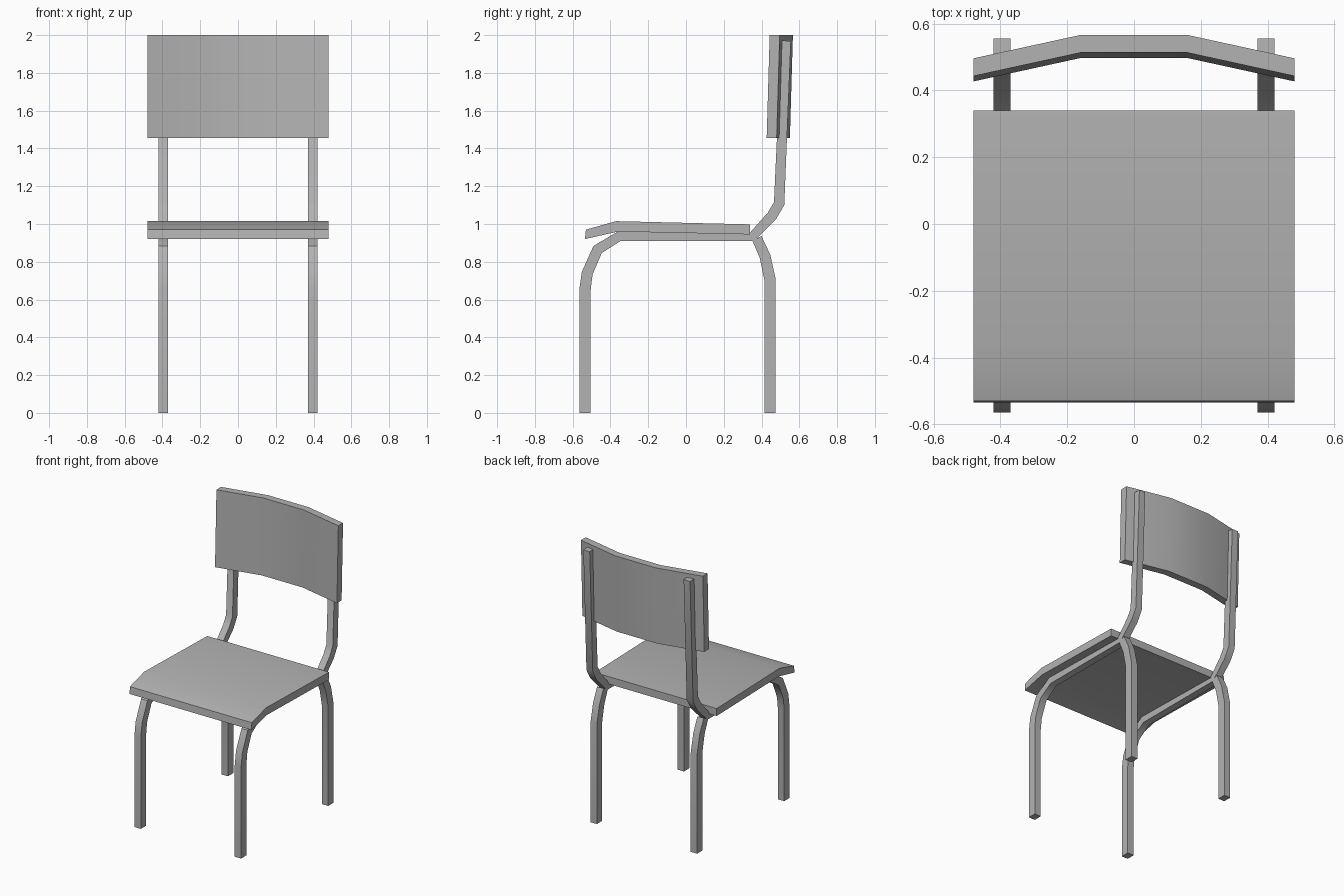
import bpy
import bmesh
import math
from mathutils import Vector

cube = bpy.data.objects.get("Cube")
if cube:
    bpy.data.objects.remove(cube, do_unlink=True)

grey = bpy.data.materials.new("plain_grey")
grey.use_nodes = True
colour = (0.45, 0.45, 0.45, 1)
grey.diffuse_color = colour
grey.node_tree.nodes["Principled BSDF"].inputs["Base Color"].default_value = colour


def strip_outline(path):
    """Mitred offsets either side of a centreline of (u, v, thickness)."""
    pts = [Vector(p[:2]) for p in path]
    left, right = [], []
    for i, p in enumerate(pts):
        before = (p - pts[i - 1]).normalized() if i else None
        after = (pts[i + 1] - p).normalized() if i < len(pts) - 1 else None
        before, after = before or after, after or before
        tangent = (before + after).normalized()
        reach = path[i][2] / 2 / tangent.dot(after)
        side = Vector((-tangent.y, tangent.x)) * reach
        left.append(p + side)
        right.append(p - side)
    return left, right


def loft(name, side_a, side_b, place_start, place_end):
    """Solid strip between two outlines, placed at both ends of its depth."""
    bm = bmesh.new()
    rings = []
    for a, b in zip(side_a, side_b):
        rings.append([bm.verts.new(f(p)) for f, p in
                      ((place_start, a), (place_end, a), (place_end, b), (place_start, b))])
    for r, s in zip(rings, rings[1:]):
        for k in range(4):
            n = (k + 1) % 4
            bm.faces.new((r[k], r[n], s[n], s[k]))
    bm.faces.new(rings[0])
    bm.faces.new(rings[-1])
    bmesh.ops.recalc_face_normals(bm, faces=bm.faces)
    mesh = bpy.data.meshes.new(name)
    bm.to_mesh(mesh)
    bm.free()
    mesh.materials.append(grey)
    obj = bpy.data.objects.new(name, mesh)
    bpy.context.collection.objects.link(obj)
    bpy.ops.object.select_all(action='DESELECT')
    obj.select_set(True)
    bpy.context.view_layer.objects.active = obj
    bpy.ops.object.shade_smooth_by_angle(angle=math.radians(35))
    return obj


def across(x):
    """Places a side profile point at a given x."""
    return lambda p: (x, p[0], p[1])


# Bent side frames: front leg, seat rail and back upright in one bar
frame_path = [(-0.535, 0, 0.06), (-0.535, 0.65, 0.06), (-0.523, 0.74, 0.058),
              (-0.468, 0.865, 0.055), (-0.352, 0.936, 0.05), (0.35, 0.933, 0.046),
              (0.455, 1.043, 0.055), (0.493, 1.108, 0.055), (0.53, 1.97, 0.05)]
rear_path = [(0.445, 0, 0.06), (0.445, 0.705, 0.06), (0.418, 0.83, 0.058),
             (0.375, 0.925, 0.054)]
for side, sign in (("left", 1), ("right", -1)):
    for part, path in (("frame", frame_path), ("rear_leg", rear_path)):
        loft(f"{side}_{part}", *strip_outline(path),
             across(sign * 0.37), across(sign * 0.42))

# Seat with a drooping front edge
loft("seat",
     [(-0.53, 0.97), (-0.37, 1.015), (0.34, 0.998)],
     [(-0.535, 0.92), (-0.36, 0.96), (0.34, 0.945)],
     across(-0.48), across(0.48))

# Curved backrest, leaning slightly backwards
bend = [(-0.48, 0.443), (-0.16, 0.513), (0.16, 0.513), (0.48, 0.443)]
loft("backrest", bend, [(x, y + 0.053) for x, y in bend],
     lambda p: (p[0], p[1] - 0.016, 1.455),
     lambda p: (p[0], p[1], 2.0))
